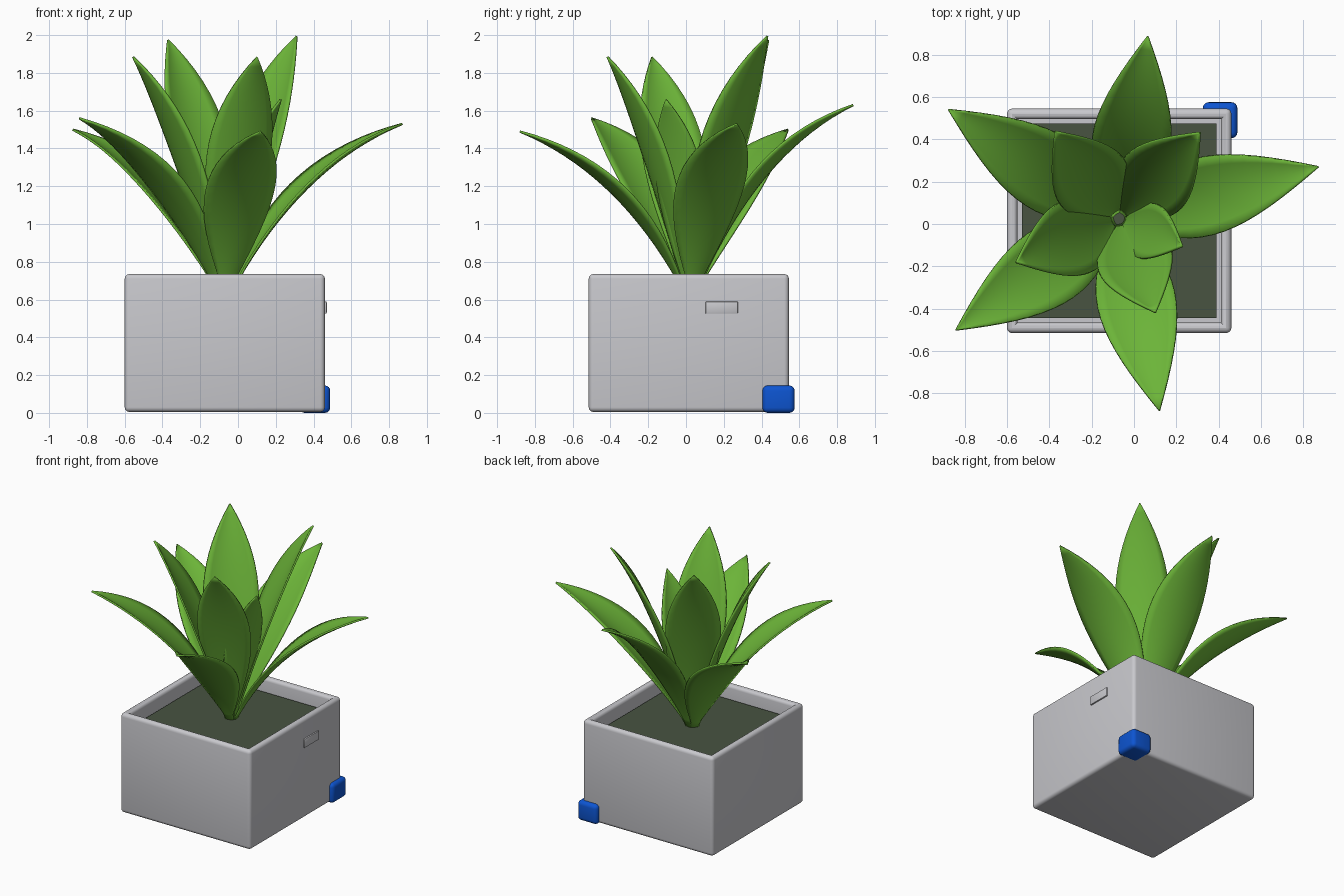
import bpy, bmesh, math
from mathutils import Vector

if "Cube" in bpy.data.objects:
    bpy.data.objects.remove(bpy.data.objects["Cube"])


def material(name, rgb):
    m = bpy.data.materials.new(name)
    m.diffuse_color = (*rgb, 1)
    m.use_nodes = True
    m.node_tree.nodes["Principled BSDF"].inputs["Base Color"].default_value = m.diffuse_color
    return m


GREY = material("light grey", (0.58, 0.58, 0.61))
GREEN = material("leaf green", (0.15, 0.46, 0.04))
SOIL = material("dark soil green", (0.065, 0.087, 0.053))
BLUE = material("blue", (0.004, 0.09, 0.64))


def finish(bm, name, mat, angle=40):
    bmesh.ops.recalc_face_normals(bm, faces=bm.faces)
    me = bpy.data.meshes.new(name)
    bm.to_mesh(me)
    bm.free()
    ob = bpy.data.objects.new(name, me)
    bpy.context.collection.objects.link(ob)
    me.materials.append(mat)
    bpy.ops.object.select_all(action='DESELECT')
    ob.select_set(True)
    bpy.context.view_layer.objects.active = ob
    bpy.ops.object.shade_smooth_by_angle(angle=math.radians(angle))
    return ob


def box_mesh(lo, hi):
    bm = bmesh.new()
    bmesh.ops.create_cube(bm, size=1)
    for v in bm.verts:
        v.co = Vector([(a + b) / 2 + c * (b - a) for a, b, c in zip(lo, hi, v.co)])
    return bm


def rounded_box(name, lo, hi, r, mat, segments=4):
    bm = box_mesh(lo, hi)
    if r:
        bmesh.ops.bevel(bm, geom=bm.edges[:], offset=r, segments=segments,
                        profile=0.5, affect='EDGES')
    return finish(bm, name, mat)


# Planter: box with a recessed top, outer edges and rim rounded
bm = box_mesh((-0.6, -0.515, 0.005), (0.46, 0.545, 0.735))
top = max(bm.faces, key=lambda f: f.calc_center_median().z)
bmesh.ops.inset_region(bm, faces=[top], thickness=0.07)
deep = bmesh.ops.extrude_face_region(bm, geom=[top])
bmesh.ops.delete(bm, geom=[top], context='FACES_ONLY') if top.is_valid else None
bmesh.ops.translate(bm, vec=(0, 0, -0.14),
                    verts=[g for g in deep["geom"] if isinstance(g, bmesh.types.BMVert)])


def inside(v):
    return abs(v.co.x + 0.07) < 0.5 and abs(v.co.y - 0.015) < 0.5


edges = [e for e in bm.edges if inside(e.verts[0]) == inside(e.verts[1])
         and not (inside(e.verts[0]) and min(v.co.z for v in e.verts) < 0.7)]
bmesh.ops.bevel(bm, geom=edges, offset=0.025, segments=4, profile=0.5, affect='EDGES')
finish(bm, "planter", GREY)

# Soil filling, side button and blue corner piece
rounded_box("soil", (-0.53, -0.445, 0.58), (0.39, 0.475, 0.64), 0, SOIL)
rounded_box("side_button", (0.44, 0.103, 0.525), (0.47, 0.275, 0.59), 0.006, GREY, 2)
rounded_box("corner_block", (0.325, 0.405, 0.0), (0.488, 0.575, 0.145), 0.028, BLUE)

CENTRE = Vector((-0.07, 0.025, 0.0))


def leaf(name, tip, width, bend, rows=18, cols=8):
    """Cupped blade along a quadratic curve from the soil to the tip."""
    out = Vector((tip[0] - CENTRE.x, tip[1] - CENTRE.y, 0))
    reach = out.length
    out.normalize()
    side = Vector((-out.y, out.x, 0))
    p0 = Vector((0.025, 0.62))
    p2 = Vector((reach, tip[2]))
    p1 = Vector((p0.x + bend[0] * (p2.x - p0.x), p0.y + bend[1] * (p2.y - p0.y)))
    bm = bmesh.new()
    grid = []
    for i in range(rows + 1):
        t = i / rows
        p = p0 * (1 - t) ** 2 + p1 * 2 * t * (1 - t) + p2 * t * t
        d = ((p1 - p0) * (1 - t) + (p2 - p1) * t).normalized()
        normal = Vector((0, 0, d.x)) - out * d.y
        w = width / 2 * max(math.sin(math.pi * t) ** 0.95 if 0 < t < 1 else 0,
                            0.14 * (1 - t) + 0.006)
        mid = CENTRE + out * p.x + Vector((0, 0, p.y))
        if mid.z != mid.z:
            continue
        row = []
        for j in range(cols + 1):
            u = 2 * j / cols - 1
            row.append(bm.verts.new(mid + side * (u * w)
                                    + normal * (0.2 * w * (u * u - 0.4))))
        grid.append(row)
    for a, b in zip(grid, grid[1:]):
        for j in range(cols):
            bm.faces.new((a[j], a[j + 1], b[j + 1], b[j]))
    ob = finish(bm, name, GREEN, 60)
    sol = ob.modifiers.new("thickness", 'SOLIDIFY')
    sol.thickness = 0.012
    sol.offset = 0


# Outer ring of arching leaves
outer = [(-0.875, 0.54, 1.50), (0.065, 0.885, 1.63), (0.87, 0.27, 1.53),
         (-0.84, -0.50, 1.56), (0.12, -0.88, 1.49)]
for n, tip in enumerate(outer):
    leaf(f"outer_leaf_{n + 1}", tip, 0.37, (0.34, 0.76))

# Inner ring of upright leaves, one of them smaller
inner = [((-0.37, 0.435, 1.975), 0.37), ((0.31, 0.43, 1.995), 0.36),
         ((-0.555, -0.18, 1.885), 0.36), ((0.10, -0.415, 1.885), 0.36),
         ((0.226, -0.105, 1.66), 0.27)]
for n, (tip, width) in enumerate(inner):
    leaf(f"inner_leaf_{n + 1}", tip, width, (0.37, 0.66))
